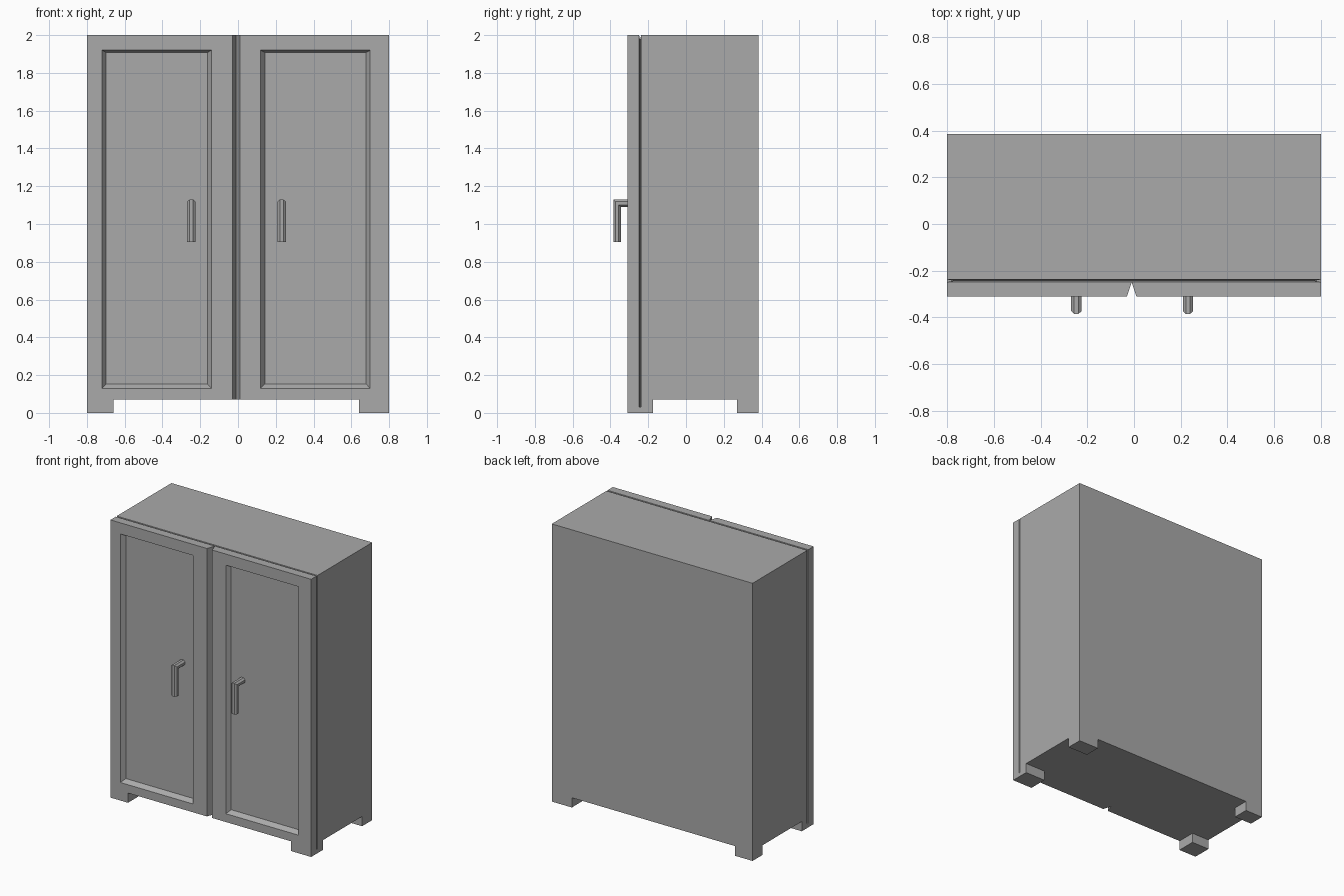
import bpy
import bmesh
from math import cos, sin, pi
from mathutils import Vector

if "Cube" in bpy.data.objects:
    bpy.data.objects.remove(bpy.data.objects["Cube"], do_unlink=True)

grey = bpy.data.materials.new("plain grey")
grey.use_nodes = True
colour = (0.4, 0.4, 0.4, 1)
grey.diffuse_color = colour
grey.node_tree.nodes["Principled BSDF"].inputs["Base Color"].default_value = colour


def loft(name, rings):
    """Closed solid skinned through rings of equal point count."""
    bm = bmesh.new()
    loops = [[bm.verts.new(p) for p in ring] for ring in rings]
    for a, b in zip(loops, loops[1:]):
        for i in range(len(a)):
            j = (i + 1) % len(a)
            bm.faces.new((a[i], a[j], b[j], b[i]))
    bm.faces.new(loops[0])
    bm.faces.new(loops[-1])
    bmesh.ops.recalc_face_normals(bm, faces=bm.faces)
    mesh = bpy.data.meshes.new(name)
    bm.to_mesh(mesh)
    bm.free()
    mesh.materials.append(grey)
    obj = bpy.data.objects.new(name, mesh)
    bpy.context.collection.objects.link(obj)
    return obj


def rect(x0, x1, z0, z1, y):
    return [(x0, y, z0), (x1, y, z0), (x1, y, z1), (x0, y, z1)]


def box(name, x0, x1, y0, y1, z0, z1):
    return loft(name, [rect(x0, x1, z0, z1, y) for y in (y0, y1)])


def cut(target, cutter):
    """Subtract the cutter for good, then delete it."""
    cutter.hide_render = True
    mod = target.modifiers.new("cut", "BOOLEAN")
    mod.operation = "DIFFERENCE"
    mod.solver = "EXACT"
    mod.object = cutter
    bpy.context.view_layer.objects.active = target
    bpy.ops.object.modifier_apply(modifier=mod.name)
    bpy.data.objects.remove(cutter, do_unlink=True)


FRONT, BACK, HALF, TOP = -0.31, 0.385, 0.8, 2.0
body = box("cabinet_body", -HALF, HALF, FRONT, BACK, 0, TOP)

# Gaps under the body leave four corner feet
cut(body, box("gap_front", -0.66, 0.64, -1, 1, -0.1, 0.07))
cut(body, box("gap_side", -1, 1, -0.175, 0.27, -0.1, 0.07))

# V groove between the doors
cut(body, loft("door_groove", [
    [(-0.037, FRONT - 0.02, z), (0.017, FRONT - 0.02, z), (-0.01, -0.25, z)]
    for z in (-0.1, 2.1)]))

# Thin seam between doors and carcass, over the top and down both sides
SEAM, W, D = -0.243, 0.006, 0.025
cut(body, loft("top_seam", [
    [(x, SEAM - W, TOP + 0.001), (x, SEAM + W, TOP + 0.001), (x, SEAM, TOP - D)]
    for x in (-1, 1)]))
for s in (-1, 1):
    cut(body, loft("side_seam", [
        [(s * (HALF + 0.001), SEAM - W, z), (s * (HALF + 0.001), SEAM + W, z),
         (s * (HALF - D), SEAM, z)] for z in (0.03, 2.1)]))

# Recessed door panels with sloping edges
for x0, x1 in ((-0.72, -0.14), (0.12, 0.70)):
    cut(body, loft("panel_recess", [
        rect(x0, x1, 0.13, 1.92, FRONT - 0.02),
        rect(x0, x1, 0.13, 1.92, FRONT),
        rect(x0 + 0.022, x1 - 0.022, 0.153, 1.908, FRONT + 0.03)]))

# L shaped handles with an eight sided section, mitred at the corner
RX, R = 0.022, 0.02
path = [((-0.27, 1.11), (0, 1)), ((-0.365, 1.11), (-1, 1)), ((-0.365, 0.905), (-1, 0))]
for name, cx in (("right_handle", -0.247), ("left_handle", 0.231)):
    rings = []
    for (y, z), (ny, nz) in path:
        ring = []
        for k in range(8):
            a = pi / 8 + k * pi / 4
            u, v = RX * cos(a) / cos(pi / 8), R * sin(a) / cos(pi / 8)
            ring.append(Vector((cx + u, y + ny * v, z + nz * v)))
        rings.append(ring)
    loft(name, rings)
